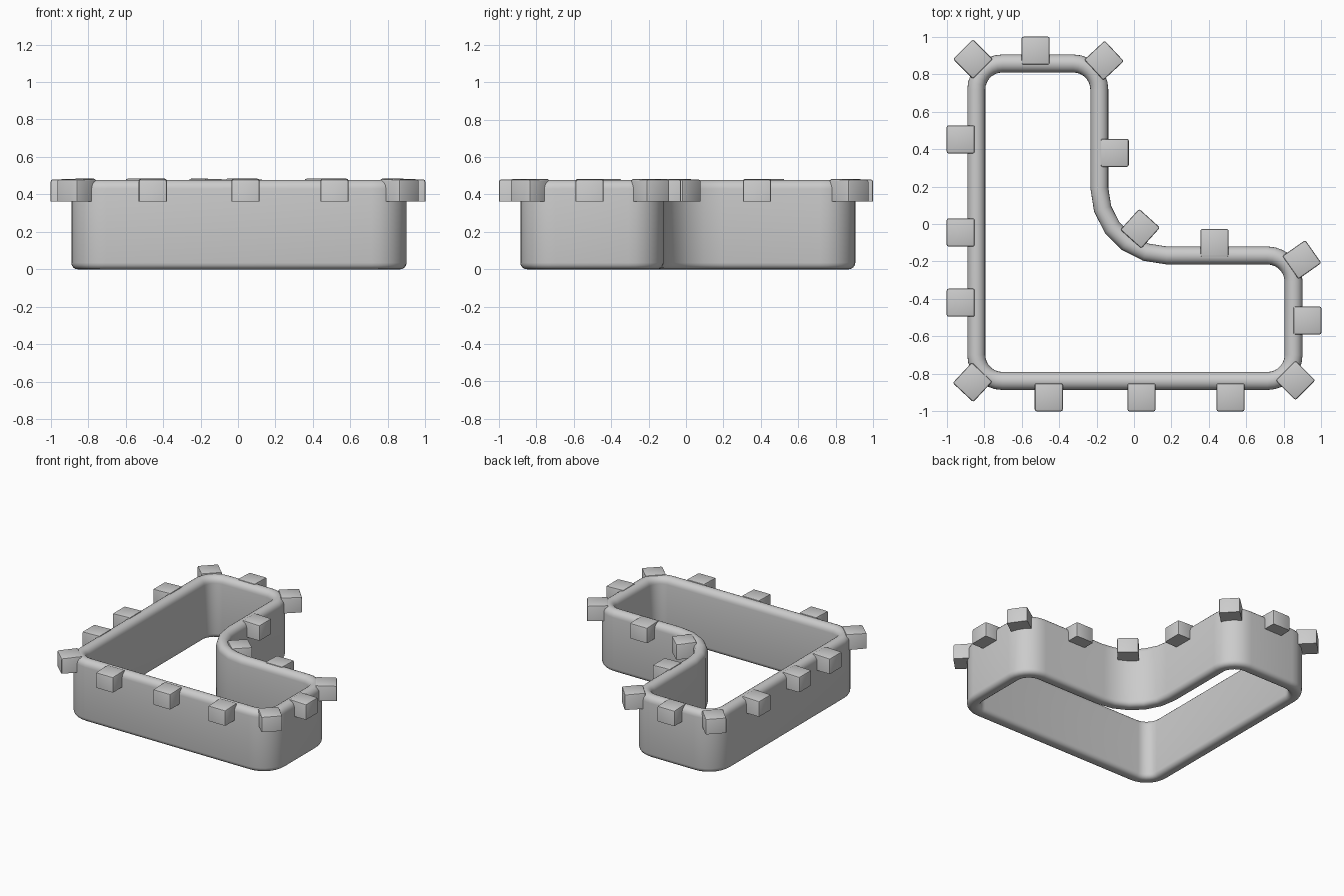
import bpy, bmesh
from math import cos, sin, radians
from mathutils import Vector, Matrix

if "Cube" in bpy.data.objects:
    bpy.data.objects.remove(bpy.data.objects["Cube"])

HEIGHT = 0.478
HALF = 0.048


def finish(bm, name):
    bmesh.ops.recalc_face_normals(bm, faces=bm.faces)
    me = bpy.data.meshes.new(name)
    bm.to_mesh(me)
    bm.free()
    ob = bpy.data.objects.new(name, me)
    bpy.context.collection.objects.link(ob)
    return ob


def smooth(ob, angle):
    bpy.ops.object.select_all(action='DESELECT')
    ob.select_set(True)
    bpy.context.view_layer.objects.active = ob
    bpy.ops.object.shade_smooth_by_angle(angle=radians(angle))


# Wall centreline, counter-clockwise: arc centre x, y, radius, start, end, steps
R = 0.14
arcs = [
    (-0.842 + R, -0.838 + R, R, 180, 270, 7),
    (0.852 - R, -0.838 + R, R, 270, 360, 7),
    (0.852 - R, -0.168 - R, R, 0, 90, 7),
    (0.175, 0.192, 0.36, 270, 180, 5),
    (-0.185 - R, 0.857 - R, R, 0, 90, 7),
    (-0.842 + R, 0.857 - R, R, 90, 180, 7),
]
path = []
for cx, cy, r, a0, a1, n in arcs:
    side = 1 if a1 > a0 else -1
    for i in range(n + 1):
        a = radians(a0 + (a1 - a0) * i / n)
        d = Vector((cos(a), sin(a), 0))
        path.append((Vector((cx, cy, 0)) + d * r, d * side))


# Wall cross-section: full round on top, small rounding below
def arc2(cx, cz, r, a0, a1, n):
    return [(cx + r * cos(radians(a0 + (a1 - a0) * i / n)),
             cz + r * sin(radians(a0 + (a1 - a0) * i / n))) for i in range(n + 1)]


profile = (arc2(0, HEIGHT - HALF, HALF, 0, 180, 10)
           + arc2(-HALF + 0.035, 0.035, 0.035, 180, 270, 4)
           + arc2(HALF - 0.035, 0.035, 0.035, 270, 360, 4))

bm = bmesh.new()
rings = [[bm.verts.new(p + d * u + Vector((0, 0, z))) for u, z in profile] for p, d in path]
for i, ring in enumerate(rings):
    nxt = rings[(i + 1) % len(rings)]
    for j in range(len(ring)):
        k = (j + 1) % len(ring)
        bm.faces.new((ring[j], nxt[j], nxt[k], ring[k]))
smooth(finish(bm, "cutter_wall"), 40)

# Grip blocks on the rim: centre x, y and outward direction in degrees
blocks = [
    (-0.925, 0.452, 180), (-0.925, -0.045, 180), (-0.925, -0.42, 180),
    (-0.455, -0.925, 270), (0.04, -0.925, 270), (0.515, -0.925, 270),
    (0.925, -0.515, 0), (0.43, -0.101, 90),
    (-0.103, 0.38, 0), (-0.525, 0.925, 90),
    (-0.86, 0.88, 135), (-0.16, 0.873, 43), (-0.862, -0.845, 227),
    (0.862, -0.835, 315), (0.896, -0.19, 35), (0.033, -0.025, 48),
]
for n, (x, y, ang) in enumerate(blocks):
    bm = bmesh.new()
    bmesh.ops.create_cube(bm, size=1, matrix=Matrix.Diagonal((0.15, 0.15, 0.123, 1)))
    # top drops slightly towards the outside
    for v in bm.verts:
        if v.co.z > 0 and v.co.x > 0:
            v.co.z -= 0.005
    top = [e for e in bm.edges if max(v.co.z for v in e.verts) > 0]
    bmesh.ops.bevel(bm, geom=top, offset=0.01, segments=2, profile=0.5, affect='EDGES')
    bm.transform(Matrix.Translation((x, y, 0.4225)) @ Matrix.Rotation(radians(ang), 4, 'Z'))
    smooth(finish(bm, f"grip_block_{n + 1}"), 35)
